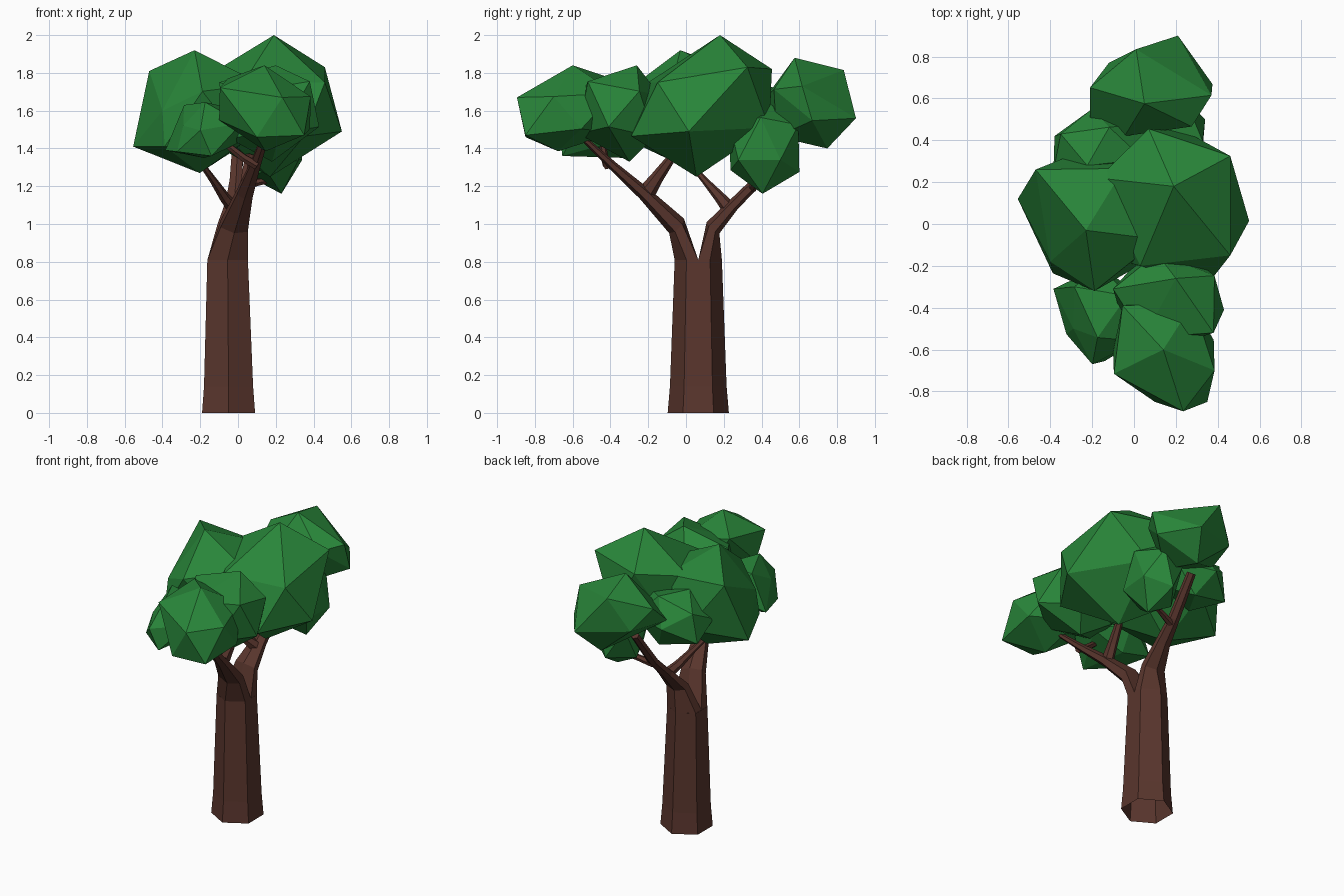
import bpy, bmesh, math
from mathutils import Vector


def material(name, col):
    m = bpy.data.materials.new(name)
    m.diffuse_color = (*col, 1)
    return m


BARK = material("bark", (0.10, 0.036, 0.026))
LEAF = material("leaf", (0.022, 0.24, 0.042))


def finish(bm, name, mat):
    bmesh.ops.recalc_face_normals(bm, faces=bm.faces[:])
    me = bpy.data.meshes.new(name)
    bm.to_mesh(me)
    bm.free()
    me.materials.append(mat)
    bpy.context.collection.objects.link(bpy.data.objects.new(name, me))


def limb(name, path, start=None, sides=6, cap_start=True):
    """Tapered tube; path points are (x, y, z, radius along x, radius across).
    start: optional explicit first ring."""
    bm = bmesh.new()
    pts = [Vector(p[:3]) for p in path]
    rings = [[bm.verts.new(p) for p in start]] if start else []
    for i, p in enumerate(path):
        t = (pts[min(i + 1, len(pts) - 1)] - pts[max(i - 1, 0)]).normalized()
        b = t.cross(Vector((1, 0, 0))).normalized()
        a = b.cross(t)
        rings.append([bm.verts.new(pts[i] + a * p[3] * math.sin(k * math.tau / sides)
                                   + b * p[4] * math.cos(k * math.tau / sides))
                      for k in range(sides)])
    for r, s in zip(rings, rings[1:]):
        for k in range(sides):
            n = (k + 1) % sides
            bm.faces.new((r[k], r[n], s[n], s[k]))
    bm.faces.new(rings[-1])
    if cap_start:
        bm.faces.new(rings[0])
    finish(bm, name, BARK)


def half_hex(z, ys):
    """Half of the trunk's hexagon; ys are the y values from back to front."""
    w = 0.107
    return [(-0.055 + x, y, z) for x, y in
            zip((0, w, w, 0, -w, -w), (ys[0], ys[1], ys[2], ys[3], ys[2], ys[1]))]


def foliage(name, lo, hi, *pins):
    """Icosahedron fitted to a box, turned to the first two pins, corners pulled to all pins."""
    lo, hi = Vector(lo), Vector(hi)
    c, h = (lo + hi) / 2, (hi - lo) / 2

    def unit(p):
        return Vector([(p[i] - c[i]) / h[i] for i in range(3)]).normalized()
    t, v = unit(pins[0]), unit(pins[1])
    e1 = (v - t * v.dot(t)).normalized()
    if v.dot(t) < 0:
        e1 = -e1
    e2 = t.cross(e1)
    dirs = [t, -t]
    for k in range(5):
        ang = k * math.tau / 5
        d = (e1 * math.cos(ang) + e2 * math.sin(ang)) * 0.894 + t * 0.447
        dirs += [d, -d]
    mn = [min(p[i] for p in dirs) for i in range(3)]
    mx = [max(p[i] for p in dirs) for i in range(3)]
    pts = [Vector([lo[i] + (p[i] - mn[i]) / (mx[i] - mn[i]) * (hi[i] - lo[i])
                   for i in range(3)]) for p in dirs]
    free = set(range(12))
    for pin in map(Vector, pins):
        j = min(free, key=lambda i: (pts[i] - pin).length)
        pts[j] = pin
        free.discard(j)
    bm = bmesh.new()
    for p in pts:
        bm.verts.new(p)
    bmesh.ops.convex_hull(bm, input=bm.verts[:])
    finish(bm, name, LEAF)


# Trunk, open at the base
limb("trunk", [(-0.05, 0.065, 0, 0.162, 0.162), (-0.05, 0.065, 0.14, 0.15, 0.15),
               (-0.055, 0.065, 0.81, 0.124, 0.125)], cap_start=False)

# Forking main branches, each growing from half of the trunk
limb("front_branch", [(-0.02, -0.05, 0.99, 0.085, 0.055), (0.035, -0.22, 1.16, 0.05, 0.036),
                      (0.09, -0.39, 1.31, 0.032, 0.024), (0.14, -0.54, 1.45, 0.022, 0.016)],
     half_hex(0.81, (0.065, 0.065, 0.0025, -0.06)))
limb("back_branch", [(-0.035, 0.143, 0.98, 0.085, 0.045), (-0.02, 0.25, 1.10, 0.055, 0.032),
                     (-0.01, 0.37, 1.22, 0.04, 0.028), (0.0, 0.55, 1.46, 0.03, 0.024)],
     half_hex(0.81, (0.19, 0.1275, 0.065, 0.065)))

# Twigs
limb("front_inner_twig", [(0.035, -0.22, 1.15, 0.035, 0.05), (0.045, -0.15, 1.25, 0.03, 0.034),
                          (0.06, -0.07, 1.36, 0.024, 0.022)])
limb("front_outer_twig", [(0.10, -0.42, 1.31, 0.025, 0.02), (0.03, -0.43, 1.35, 0.022, 0.02),
                          (-0.06, -0.44, 1.42, 0.018, 0.016)])
limb("back_inner_twig", [(-0.02, 0.23, 1.08, 0.035, 0.04), (-0.07, 0.18, 1.14, 0.028, 0.03),
                         (-0.13, 0.10, 1.23, 0.02, 0.018), (-0.18, 0.04, 1.30, 0.016, 0.014)])
limb("back_side_twig", [(0.0, 0.35, 1.19, 0.024, 0.024), (0.10, 0.38, 1.22, 0.02, 0.02),
                        (0.20, 0.41, 1.24, 0.016, 0.016)])

# Foliage clumps
foliage("foliage_top", (-0.17, -0.31, 1.25), (0.55, 0.46, 2.0),
        (0.19, 0.18, 2.0), (0.55, 0.015, 1.49), (0.46, 0.325, 1.83), (0.07, 0.455, 1.82),
        (-0.17, 0.22, 1.78), (0.46, -0.15, 1.75), (0.35, -0.29, 1.465), (0.03, -0.20, 1.75),
        (0.25, 0.44, 1.51), (0.17, 0.055, 1.25))
foliage("foliage_left", (-0.555, -0.32, 1.27), (0.12, 0.35, 1.92),
        (-0.23, -0.03, 1.92), (-0.47, 0.26, 1.81), (-0.555, 0.12, 1.41), (-0.40, -0.18, 1.60))
foliage("foliage_back", (-0.21, 0.42, 1.40), (0.375, 0.90, 1.88),
        (0.05, 0.575, 1.88), (0.01, 0.835, 1.815), (0.21, 0.90, 1.56), (0.37, 0.615, 1.73),
        (-0.12, 0.77, 1.60), (-0.21, 0.50, 1.60))
foliage("foliage_back_low", (0.05, 0.23, 1.16), (0.345, 0.60, 1.65),
        (0.23, 0.405, 1.16), (0.34, 0.50, 1.34))
foliage("foliage_back_left", (-0.385, 0.18, 1.39), (0.05, 0.55, 1.73),
        (-0.35, 0.43, 1.65), (-0.20, 0.55, 1.55))
foliage("foliage_front_left", (-0.385, -0.67, 1.35), (0.03, -0.20, 1.645),
        (-0.285, -0.30, 1.63), (-0.385, -0.31, 1.39), (-0.14, -0.655, 1.36),
        (-0.29, -0.50, 1.52))
foliage("foliage_front_mid", (-0.10, -0.57, 1.32), (0.43, -0.14, 1.84),
        (0.38, -0.52, 1.755), (0.43, -0.41, 1.515), (0.20, -0.26, 1.84), (-0.10, -0.31, 1.75),
        (0.18, -0.30, 1.33))
foliage("foliage_front", (-0.10, -0.90, 1.385), (0.385, -0.37, 1.84),
        (0.14, -0.60, 1.84), (0.385, -0.70, 1.675), (0.235, -0.895, 1.67),
        (0.35, -0.85, 1.47), (-0.055, -0.39, 1.77), (0.10, -0.85, 1.46), (-0.10, -0.61, 1.55))
